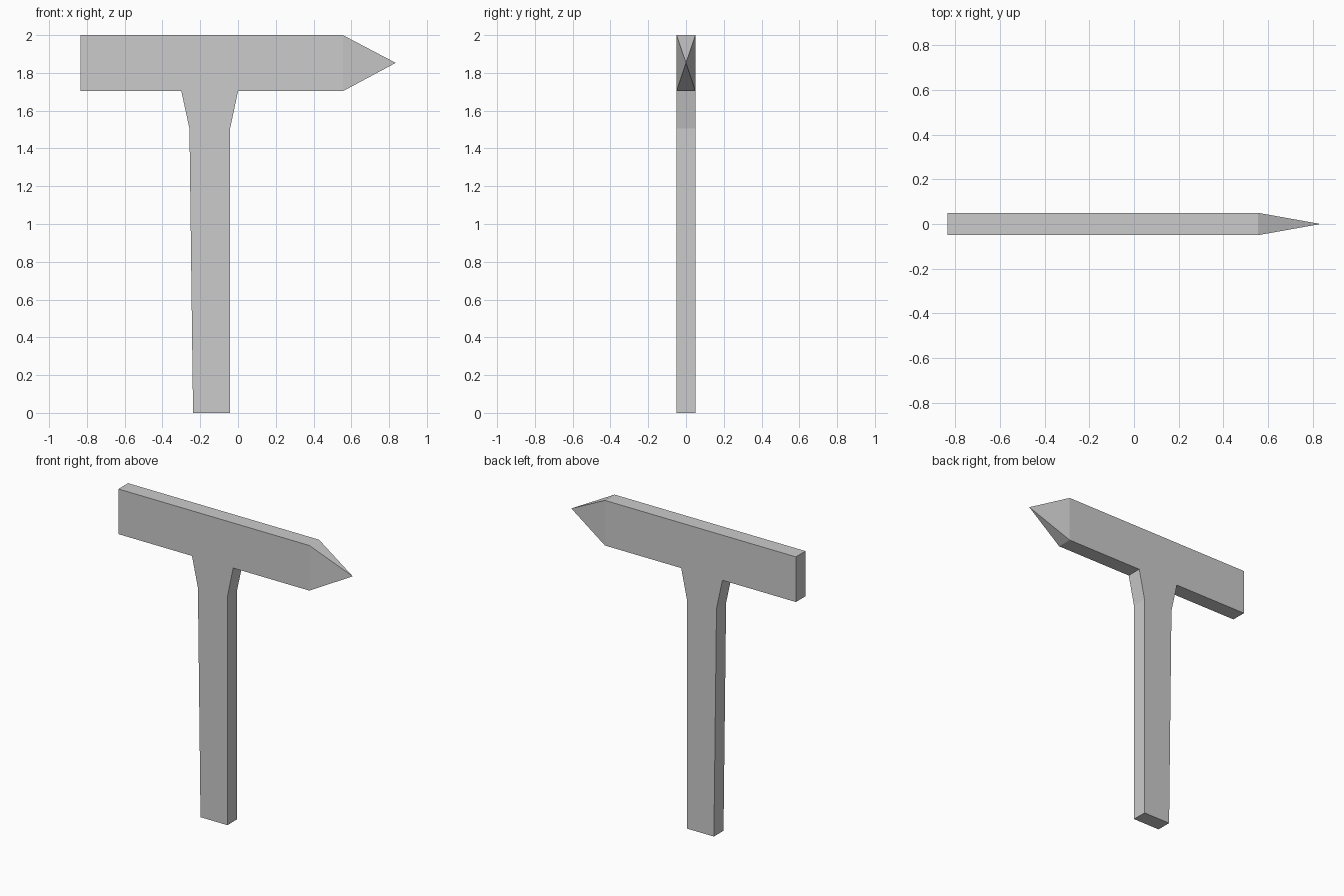
import bpy, bmesh

if "Cube" in bpy.data.objects:
    bpy.data.objects.remove(bpy.data.objects["Cube"])

HALF = 0.05  # half thickness of the planks


def make_plank(name, outline, tip=None):
    """Extrude an (x, z) outline along y; a tip closes the +x end as a pyramid."""
    bm = bmesh.new()
    face = bm.faces.new([bm.verts.new((x, -HALF, z)) for x, z in outline])
    ext = bmesh.ops.extrude_face_region(bm, geom=[face])
    verts = [g for g in ext["geom"] if isinstance(g, bmesh.types.BMVert)]
    bmesh.ops.translate(bm, verts=verts, vec=(0, 2 * HALF, 0))
    if tip:
        bm.normal_update()
        end = max(bm.faces, key=lambda f: f.calc_center_median().x)
        centre = bmesh.ops.poke(bm, faces=[end])["verts"][0]
        centre.co = tip
    bmesh.ops.recalc_face_normals(bm, faces=bm.faces)
    mesh = bpy.data.meshes.new(name)
    bm.to_mesh(mesh)
    bm.free()
    obj = bpy.data.objects.new(name, mesh)
    bpy.context.collection.objects.link(obj)
    return obj


# Pointed arrow board
make_plank("arrow_board",
           [(-0.835, 1.703), (0.555, 1.703), (0.555, 2.0), (-0.835, 2.0)],
           tip=(0.835, 0, 1.853))

# Post, slightly tapered and flared under the board
make_plank("post",
           [(-0.238, 0), (-0.042, 0), (-0.042, 1.505), (0.0, 1.703),
            (-0.3, 1.703), (-0.257, 1.505)])
